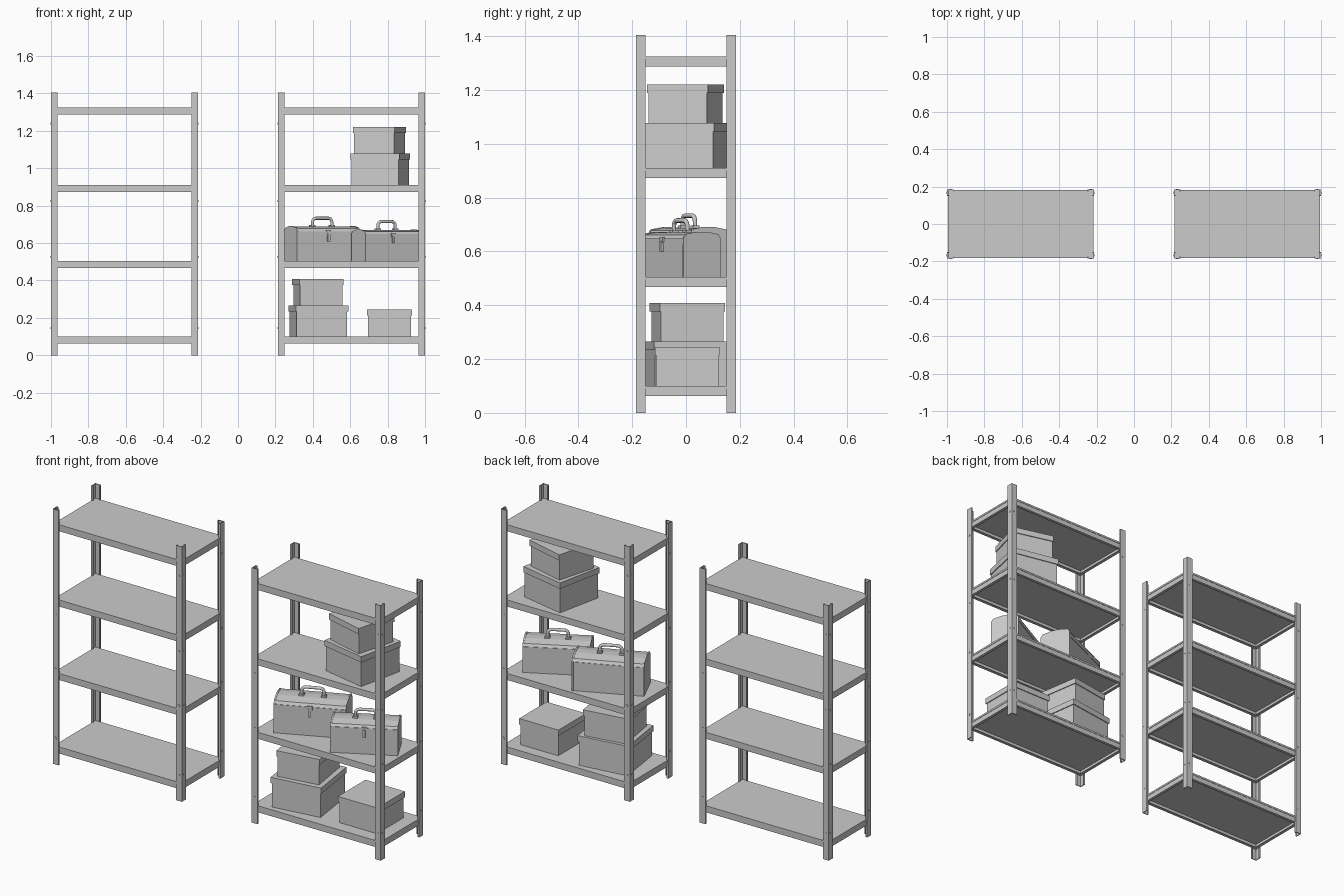
import bpy, bmesh, math
from mathutils import Matrix, Vector

if "Cube" in bpy.data.objects:
    bpy.data.objects.remove(bpy.data.objects["Cube"])

UNIT_W, UNIT_D, UNIT_H = 0.787, 0.37, 1.405
SHELF_TOPS = (0.1, 0.505, 0.91, 1.325)


def finish(name, bm, loc=(0, 0, 0), angle=0.0):
    bmesh.ops.recalc_face_normals(bm, faces=bm.faces)
    me = bpy.data.meshes.new(name)
    bm.to_mesh(me)
    bm.free()
    ob = bpy.data.objects.new(name, me)
    ob.location = loc
    ob.rotation_euler.z = math.radians(angle)
    bpy.context.collection.objects.link(ob)
    return ob


def add_box(bm, x0, x1, y0, y1, z0, z1):
    m = (Matrix.Translation(((x0 + x1) / 2, (y0 + y1) / 2, (z0 + z1) / 2))
         @ Matrix.Diagonal((x1 - x0, y1 - y0, z1 - z0, 1)))
    bmesh.ops.create_cube(bm, size=1, matrix=m)


def add_prism(bm, pts, direction):
    face = bm.faces.new([bm.verts.new(p) for p in pts])
    out = bmesh.ops.extrude_face_region(bm, geom=[face])
    verts = [g for g in out["geom"] if isinstance(g, bmesh.types.BMVert)]
    bmesh.ops.translate(bm, verts=verts, vec=direction)


def add_disc(bm, pos, axis, r, depth):
    rot = Vector((0, 0, 1)).rotation_difference(Vector(axis)).to_matrix().to_4x4()
    bmesh.ops.create_cone(bm, cap_ends=True, segments=10, radius1=r, radius2=r,
                          depth=depth, matrix=Matrix.Translation(pos) @ rot)


# Shelving unit: four folded corner posts and four decks on beams
def shelving(name, cx):
    hw, hd = UNIT_W / 2, UNIT_D / 2
    leg, t, lip = 0.035, 0.004, 0.010
    profile = [(0, 0), (leg, 0), (leg, lip), (leg - t, lip), (leg - t, t), (t, t),
               (t, leg - t), (lip, leg - t), (lip, leg), (0, leg)]
    bm = bmesh.new()
    for sx in (-1, 1):
        for sy in (-1, 1):
            pts = [(sx * (hw - a), sy * (hd - b), 0) for a, b in profile]
            add_prism(bm, pts, (0, 0, UNIT_H))
            for z in (0.145, 0.525, 0.825, 1.24):
                add_disc(bm, (sx * (hw - 0.018), sy * hd, z), (0, 1, 0), 0.006, 0.003)
                add_disc(bm, (sx * hw, sy * (hd - 0.018), z), (1, 0, 0), 0.006, 0.003)
    finish(name + "_posts", bm, (cx, 0, 0))

    w, d = hw - 0.0045, hd - 0.0045
    for i, z in enumerate(SHELF_TOPS):
        bm = bmesh.new()
        add_box(bm, -w, w, -d, d, z - 0.01, z)
        zb = z - 0.037
        for s in (-1, 1):
            # beam walls and their inward bottom lips
            y0, y1 = sorted((s * (d - 0.002), s * (d - 0.006)))
            add_box(bm, -w + 0.002, w - 0.002, y0, y1, zb, z - 0.01)
            y0, y1 = sorted((s * (d - 0.002), s * (d - 0.018)))
            add_box(bm, -w + 0.002, w - 0.002, y0, y1, zb, zb + 0.004)
            x0, x1 = sorted((s * (w - 0.002), s * (w - 0.006)))
            add_box(bm, x0, x1, -d + 0.002, d - 0.002, zb, z - 0.01)
            x0, x1 = sorted((s * (w - 0.002), s * (w - 0.018)))
            add_box(bm, x0, x1, -d + 0.002, d - 0.002, zb, zb + 0.004)
        finish(f"{name}_shelf_{i + 1}", bm, (cx, 0, 0))


# Storage box with an overhanging lid
def storage_box(name, x, y, z, w, d, h, angle):
    o, lid = 0.005, 0.032
    bm = bmesh.new()
    add_box(bm, -w / 2 + o, w / 2 - o, -d / 2 + o, d / 2 - o, 0, h - 0.004)
    finish(name + "_body", bm, (x, y, z), angle)
    bm = bmesh.new()
    add_box(bm, -w / 2, w / 2, -d / 2, d / 2, h - lid, h)
    finish(name + "_lid", bm, (x, y, z), angle)


# Toolbox: pitched body, end plates, latch, hinged lid rim and handle
def toolbox(name, x, y, z, w, d, h, angle):
    hw, hd = w / 2, d / 2
    loc = (x, y, z)

    def section(px, grow):
        half = [(hd + grow, 0), (hd + grow, h * 0.86 + grow), (hd * 0.86, h * 0.95 + grow),
                (hd * 0.25, h + grow)]
        return [(px, a, b) for a, b in half] + [(px, -a, b) for a, b in reversed(half)]

    bm = bmesh.new()
    add_prism(bm, section(-hw + 0.004, -0.003), (w - 0.008, 0, 0))
    finish(name + "_body", bm, loc, angle)

    bm = bmesh.new()
    for px in (-hw, hw - 0.008):
        add_prism(bm, section(px, 0), (0.008, 0, 0))
    finish(name + "_end_plates", bm, loc, angle)

    bm = bmesh.new()
    for s in (-1, 1):
        y0, y1 = sorted((s * (hd - 0.004), s * (hd - 0.001)))
        add_box(bm, -hw + 0.006, hw - 0.006, y0, y1, h * 0.72, h * 0.85)
    finish(name + "_lid_rim", bm, loc, angle)

    bm = bmesh.new()
    add_box(bm, -0.013, 0.013, -hd - 0.004, -hd + 0.004, h * 0.76, h * 0.88)
    add_box(bm, -0.007, 0.007, -hd - 0.007, -hd + 0.004, h * 0.56, h * 0.8)
    finish(name + "_latch", bm, loc, angle)

    # carrying handle swept along a rounded arch
    a, top = w * 0.155, h * 1.0 + 0.042
    cu = bpy.data.curves.new(name + "_handle", "CURVE")
    cu.dimensions = "3D"
    cu.bevel_depth = 0.0085
    cu.bevel_resolution = 2
    cu.use_fill_caps = True
    sp = cu.splines.new("POLY")
    r = 0.022
    path = [(-a, h - 0.006)]
    path += [(-a + r - r * math.cos(k * math.pi / 10), top - r + r * math.sin(k * math.pi / 10))
             for k in range(6)]
    path += [(-px, pz) for px, pz in reversed(path)]
    sp.points.add(len(path) - 1)
    for p, (px, pz) in zip(sp.points, path):
        p.co = (px, 0, pz, 1)
    ob = bpy.data.objects.new(name + "_handle", cu)
    ob.location = loc
    ob.rotation_euler.z = math.radians(angle)
    bpy.context.collection.objects.link(ob)

    # handle brackets
    bm = bmesh.new()
    for s in (-1, 1):
        add_box(bm, s * a - 0.013, s * a + 0.013, -0.013, 0.013, h - 0.006, h + 0.006)
    finish(name + "_handle_brackets", bm, loc, angle)


shelving("left_unit", -0.6065)
shelving("right_unit", 0.6065)

# Contents of the right unit
storage_box("bottom_large_box", 0.43, 0.0, 0.1, 0.283, 0.28, 0.165, 8)
storage_box("bottom_small_box", 0.4275, 0.005, 0.265, 0.24, 0.245, 0.143, 9)
storage_box("bottom_single_box", 0.81, 0.005, 0.1, 0.24, 0.24, 0.145, 0)
storage_box("upper_large_box", 0.76, 0.0, 0.91, 0.268, 0.27, 0.168, -12)
storage_box("upper_small_box", 0.756, -0.002, 1.078, 0.232, 0.234, 0.143, -15)
toolbox("large_toolbox", 0.45, 0.01, 0.505, 0.368, 0.17, 0.186, 24)
toolbox("small_toolbox", 0.794, -0.02, 0.505, 0.34, 0.157, 0.168, 28)
